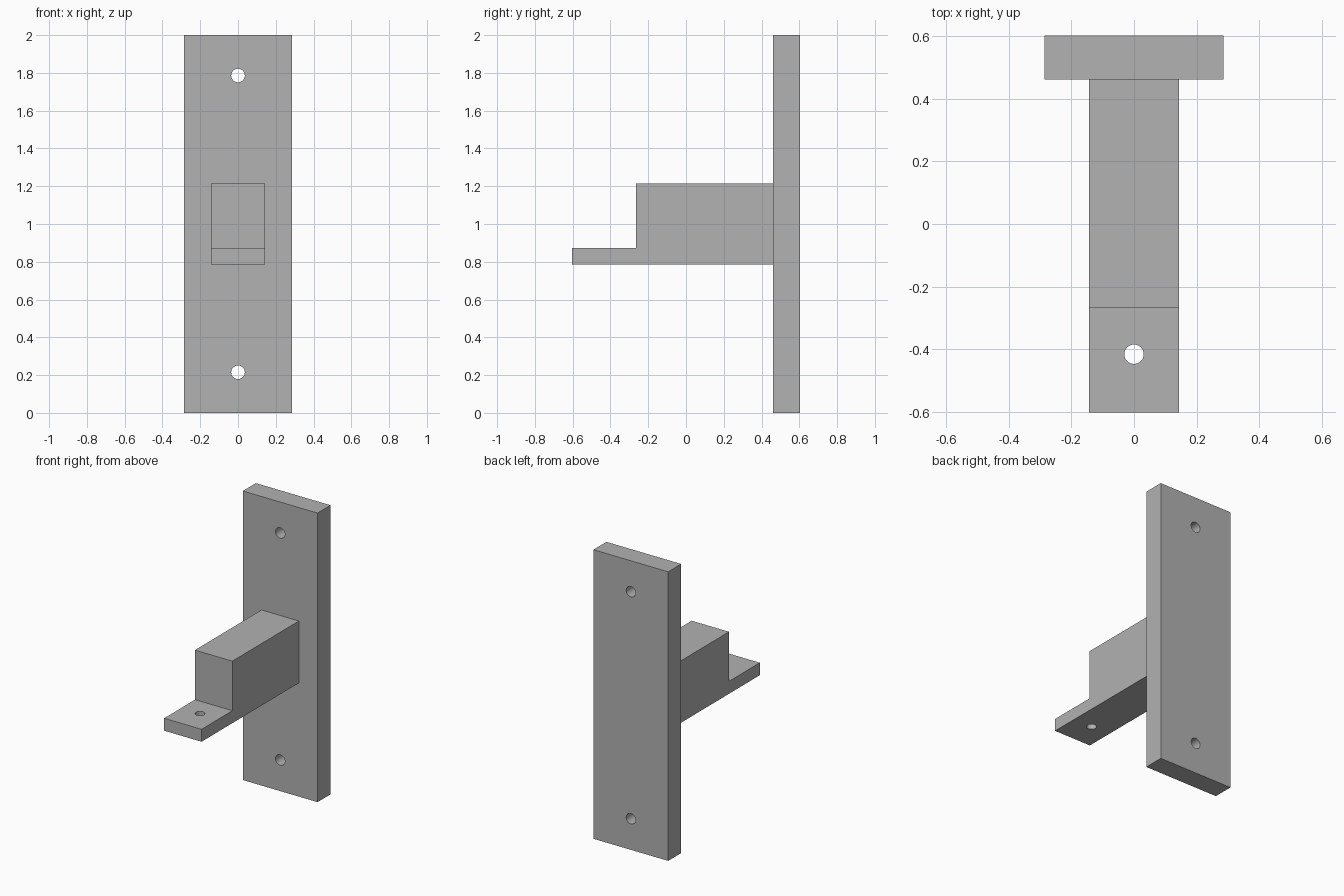
import bpy
import bmesh
from math import radians

if "Cube" in bpy.data.objects:
    bpy.data.objects.remove(bpy.data.objects["Cube"], do_unlink=True)

grey = bpy.data.materials.new("plain grey")
grey.use_nodes = True
grey.diffuse_color = (0.445, 0.445, 0.445, 1)
grey.node_tree.nodes["Principled BSDF"].inputs["Base Color"].default_value = grey.diffuse_color


def extrude_profile(name, profile, half_width):
    """Extrude a (y, z) outline symmetrically along x."""
    bm = bmesh.new()
    face = bm.faces.new([bm.verts.new((-half_width, y, z)) for y, z in profile])
    grown = bmesh.ops.extrude_face_region(bm, geom=[face])["geom"]
    verts = [v for v in grown if isinstance(v, bmesh.types.BMVert)]
    bmesh.ops.translate(bm, verts=verts, vec=(2 * half_width, 0, 0))
    bmesh.ops.recalc_face_normals(bm, faces=bm.faces)
    mesh = bpy.data.meshes.new(name)
    bm.to_mesh(mesh)
    bm.free()
    mesh.materials.append(grey)
    obj = bpy.data.objects.new(name, mesh)
    bpy.context.collection.objects.link(obj)
    return obj


def drill(obj, location, radius, tilt=0):
    """Cut a round through hole."""
    bpy.ops.mesh.primitive_cylinder_add(vertices=48, radius=radius, depth=0.3,
                                        location=location, rotation=(tilt, 0, 0))
    cutter = bpy.context.object
    cutter.hide_render = True
    cutter.data.materials.append(grey)
    mod = obj.modifiers.new("hole", 'BOOLEAN')
    mod.operation = 'DIFFERENCE'
    mod.solver = 'EXACT'
    mod.object = cutter
    bpy.ops.object.select_all(action='DESELECT')
    bpy.context.view_layer.objects.active = obj
    obj.select_set(True)
    bpy.ops.object.modifier_apply(modifier=mod.name)
    bpy.data.objects.remove(cutter, do_unlink=True)


back, wall, step, front = 0.603, 0.461, -0.266, -0.603
bottom, lip, top = 0.786, 0.872, 1.215

# Upright mounting plate with two screw holes
plate = extrude_profile("mounting_plate", [(wall, 0), (back, 0), (back, 2), (wall, 2)], 0.286)
for z in (0.215, 1.786):
    drill(plate, (0, (wall + back) / 2, z), 0.036, radians(90))

# Stepped arm with a thin drilled lip
arm = extrude_profile("stepped_arm", [(wall, bottom), (wall, top), (step, top),
                                      (step, lip), (front, lip), (front, bottom)], 0.143)
drill(arm, (0, -0.416, (bottom + lip) / 2), 0.031)

# Smooth hole walls, sharp box edges
for obj in (plate, arm):
    bpy.ops.object.select_all(action='DESELECT')
    bpy.context.view_layer.objects.active = obj
    obj.select_set(True)
    bpy.ops.object.shade_smooth_by_angle(angle=radians(30))
